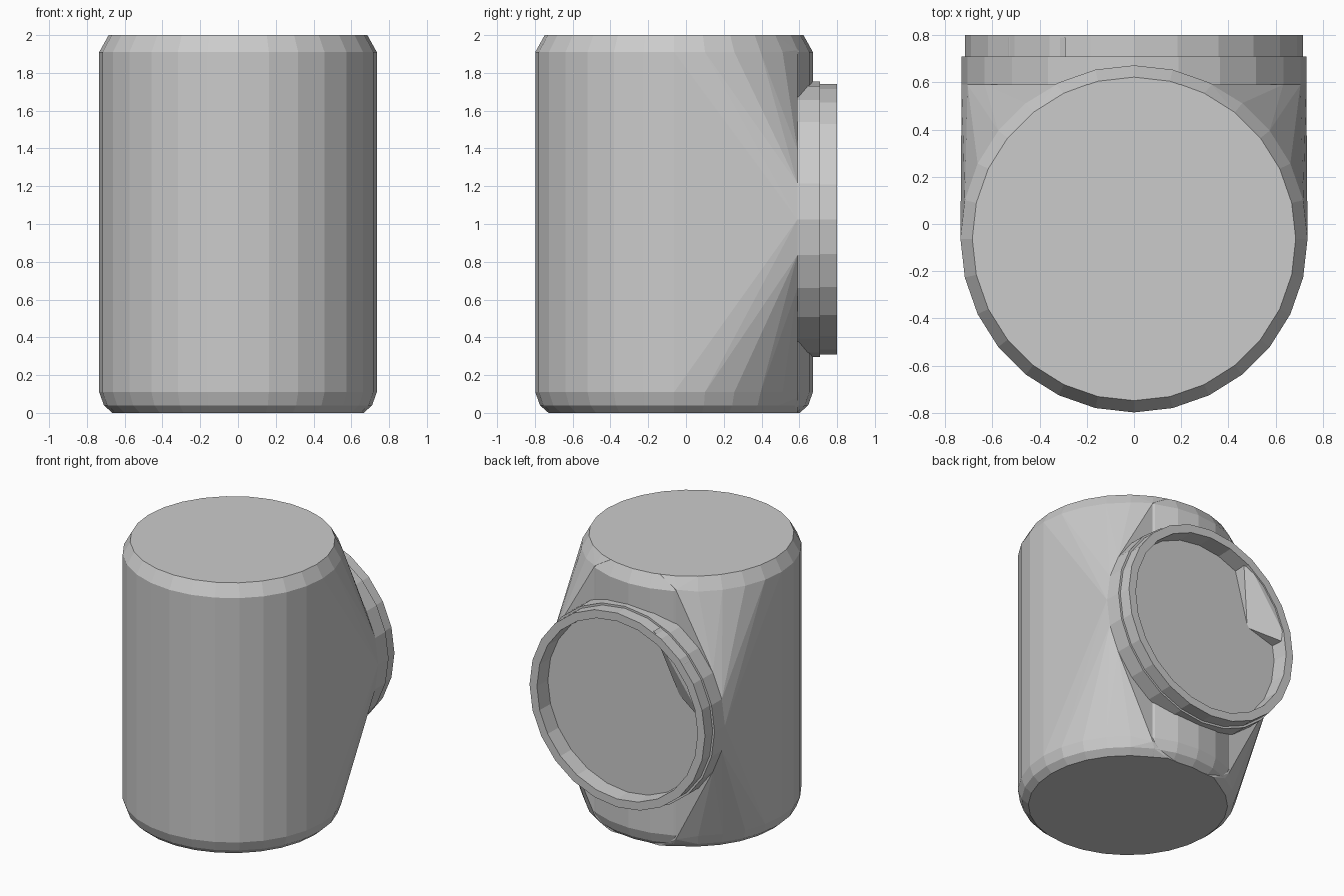
import bpy, bmesh
from math import sin, cos, pi

if "Cube" in bpy.data.objects:
    bpy.data.objects.remove(bpy.data.objects["Cube"])

CY = -0.063   # axis of the upright drum
DZ = 1.025    # height of the round rear boss


def finish(bm, name):
    bmesh.ops.recalc_face_normals(bm, faces=bm.faces)
    me = bpy.data.meshes.new(name)
    bm.to_mesh(me)
    bm.free()
    ob = bpy.data.objects.new(name, me)
    bpy.context.collection.objects.link(ob)
    return ob


def lathe(name, profile, n, point, closed=False):
    """Spin (radius, offset) pairs; open profiles get end caps."""
    bm = bmesh.new()
    rings = [[bm.verts.new(point(r, h, 2 * pi * i / n)) for i in range(n)]
             for r, h in profile]
    pairs = list(zip(rings, rings[1:]))
    if closed:
        pairs.append((rings[-1], rings[0]))
    for a, b in pairs:
        for i in range(n):
            j = (i + 1) % n
            bm.faces.new((a[i], a[j], b[j], b[i]))
    if not closed:
        bm.faces.new(rings[0])
        bm.faces.new(rings[-1])
    return finish(bm, name)


def hull(name, points):
    bm = bmesh.new()
    for p in points:
        bm.verts.new(p)
    res = bmesh.ops.convex_hull(bm, input=bm.verts)
    bmesh.ops.delete(bm, geom=list({v for v in res["geom_interior"] + res["geom_unused"]
                                    if isinstance(v, bmesh.types.BMVert)}), context='VERTS')
    bmesh.ops.dissolve_limit(bm, angle_limit=0.01, verts=bm.verts, edges=bm.edges)
    return finish(bm, name)


def upright(r, z, a):
    return (r * cos(a), CY + r * sin(a), z)


def rearward(r, y, a):
    return (r * cos(a), y, DZ + r * sin(a))


# Upright drum with chamfered ends
drum = [(0.665, 0.0), (0.71, 0.04), (0.735, 0.11), (0.735, 1.91), (0.685, 2.0)]
lathe("drum", drum, 28, upright)

# Faceted shoulders blending the drum into the flat rear disc
pts = [upright(r, z, 2 * pi * i / 28) for r, z in drum for i in range(28)]
pts = [p for p in pts if p[1] <= 0.59]
for s in (-1, 1):
    pts += [(s * 0.33, 0.59, 0.08), (s * 0.33, 0.59, 1.92),
            (s * 0.2, 0.59, 0.0), (s * 0.2, 0.59, 2.0)]
pts += [rearward(0.73, 0.59, 2 * pi * i / 24) for i in range(24)]
hull("shoulders", pts)

# Rear disc and its raised rim, as one dished ring with a floor
lathe("rear_disc", [(0.73, 0.57), (0.73, 0.71), (0.715, 0.71), (0.715, 0.80),
                    (0.655, 0.80), (0.65, 0.68)], 24, rearward)

# Sloping corner fill inside the rim
hull("rim_wedge", [(-0.42, 0.675, 1.2), (-0.69, 0.79, 1.12), (-0.29, 0.79, 1.68),
                   (-0.69, 0.66, 1.12), (-0.29, 0.66, 1.68), (-0.53, 0.79, 1.50),
                   (-0.53, 0.66, 1.50)])
